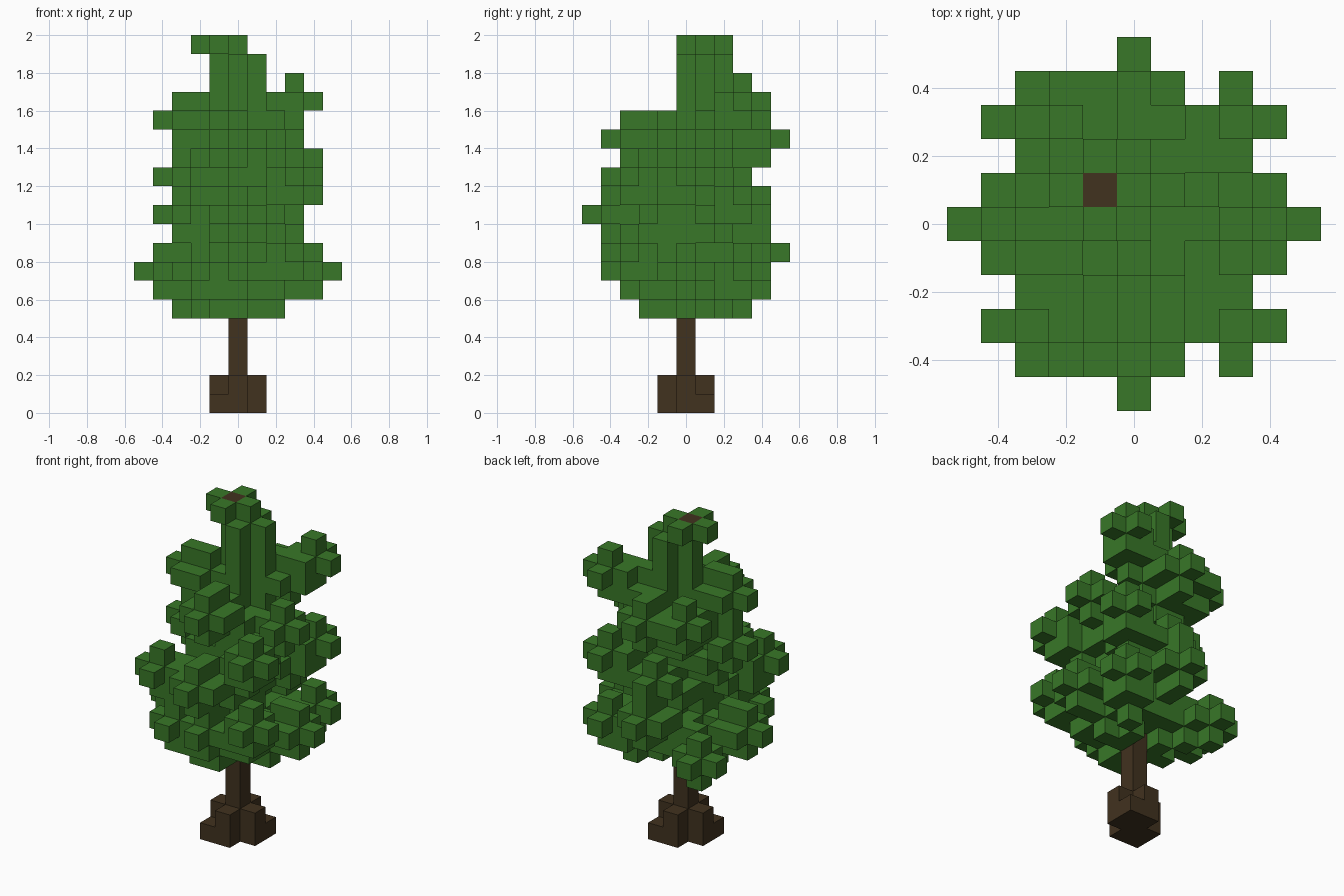
import bpy, bmesh, math
from mathutils import Vector

cube = bpy.data.objects.get("Cube")
if cube:
    bpy.data.objects.remove(cube, do_unlink=True)

CELL = 0.1
SIDES = [(1, 0, 0), (-1, 0, 0), (0, 1, 0), (0, -1, 0), (0, 0, 1), (0, 0, -1)]


def material(name, rgb):
    mat = bpy.data.materials.new(name)
    mat.use_nodes = True
    color = (*rgb, 1)
    mat.diffuse_color = color
    bsdf = next(n for n in mat.node_tree.nodes if n.type == 'BSDF_PRINCIPLED')
    bsdf.inputs["Base Color"].default_value = color
    return mat


def shift(cell, step):
    return tuple(a + b for a, b in zip(cell, step))


def branch(start, tip):
    """Cells on a straight stepped limb from the trunk to its tip."""
    count = max(abs(tip[0] - start[0]), abs(tip[1] - start[1]))
    cells = set()
    for i in range(1, count + 1):
        x, y, z = Vector(start).lerp(Vector(tip), i / count)
        cells.add((round(x), round(y), math.floor(z + 0.501)))
    return cells


def block_mesh(name, cells, solid, mat):
    """Outer skin of a group of cube cells, skipping faces against other cells."""
    bm = bmesh.new()
    for cell in cells:
        center = Vector((cell[0], cell[1], cell[2] + 0.5))
        for side in SIDES:
            if shift(cell, side) in solid:
                continue
            n = Vector(side)
            u = Vector((n.y, n.z, n.x))
            v = n.cross(u)
            corners = [(-1, -1), (1, -1), (1, 1), (-1, 1)]
            bm.faces.new([bm.verts.new((center + (n + u * a + v * b) / 2) * CELL)
                          for a, b in corners])
    bmesh.ops.remove_doubles(bm, verts=bm.verts, dist=0.001)
    mesh = bpy.data.meshes.new(name)
    bm.to_mesh(mesh)
    bm.free()
    mesh.materials.append(mat)
    obj = bpy.data.objects.new(name, mesh)
    bpy.context.collection.objects.link(obj)


# Root flare
roots = {(-1, -1, 0), (1, 1, 0)}
for z in range(2):
    roots |= {shift((0, 0, z), s) for s in SIDES[:4]}

# Trunk, stepping sideways near the top
trunk = {(0, 0, z) for z in range(14)}
crown = {(0, 1, z) for z in range(13, 19)} | {(-1, 1, 19)}

# Limbs: tip cell and rise from the trunk
limbs = [
    # lower tier
    ((4, 0, 7), 2), ((-4, 0, 7), 2), ((3, 3, 7), 2), ((-3, 3, 6), 0),
    ((-2, -3, 7), 2), ((3, -3, 8), 2), ((0, 4, 8), 2), ((0, -3, 7), 2),
    # middle tier
    ((0, -4, 10), 2), ((-3, -3, 10), 2), ((0, 3, 10), 2), ((3, 3, 11), 2),
    ((3, -3, 12), 2), ((-3, 0, 12), 2),
    # upper tier
    ((3, 0, 13), 2), ((0, 4, 14), 2), ((0, -3, 14), 1), ((-2, 3, 14), 2),
]
branches = branch((0, 1, 14), (3, 3, 16)) | branch((0, 1, 14), (-3, 0, 15))
for tip, rise in limbs:
    branches |= branch((0, 0, tip[2] - rise), tip)

# Leaves wrap every wooden cell in the canopy
wood = roots | trunk | crown | branches
leaves = set()
for cell in wood:
    if cell[2] >= 6:
        leaves |= {shift(cell, s) for s in SIDES}
leaves = {c for c in leaves - wood if c[2] < 20}

solid = wood | leaves
bark = material("dark_bark", (0.053, 0.032, 0.0135))
green = material("leaf_green", (0.040, 0.185, 0.021))
block_mesh("roots", roots, solid, bark)
block_mesh("trunk", trunk | crown, solid, bark)
block_mesh("branches", branches - trunk - crown, solid, bark)
block_mesh("foliage", leaves, solid, green)
